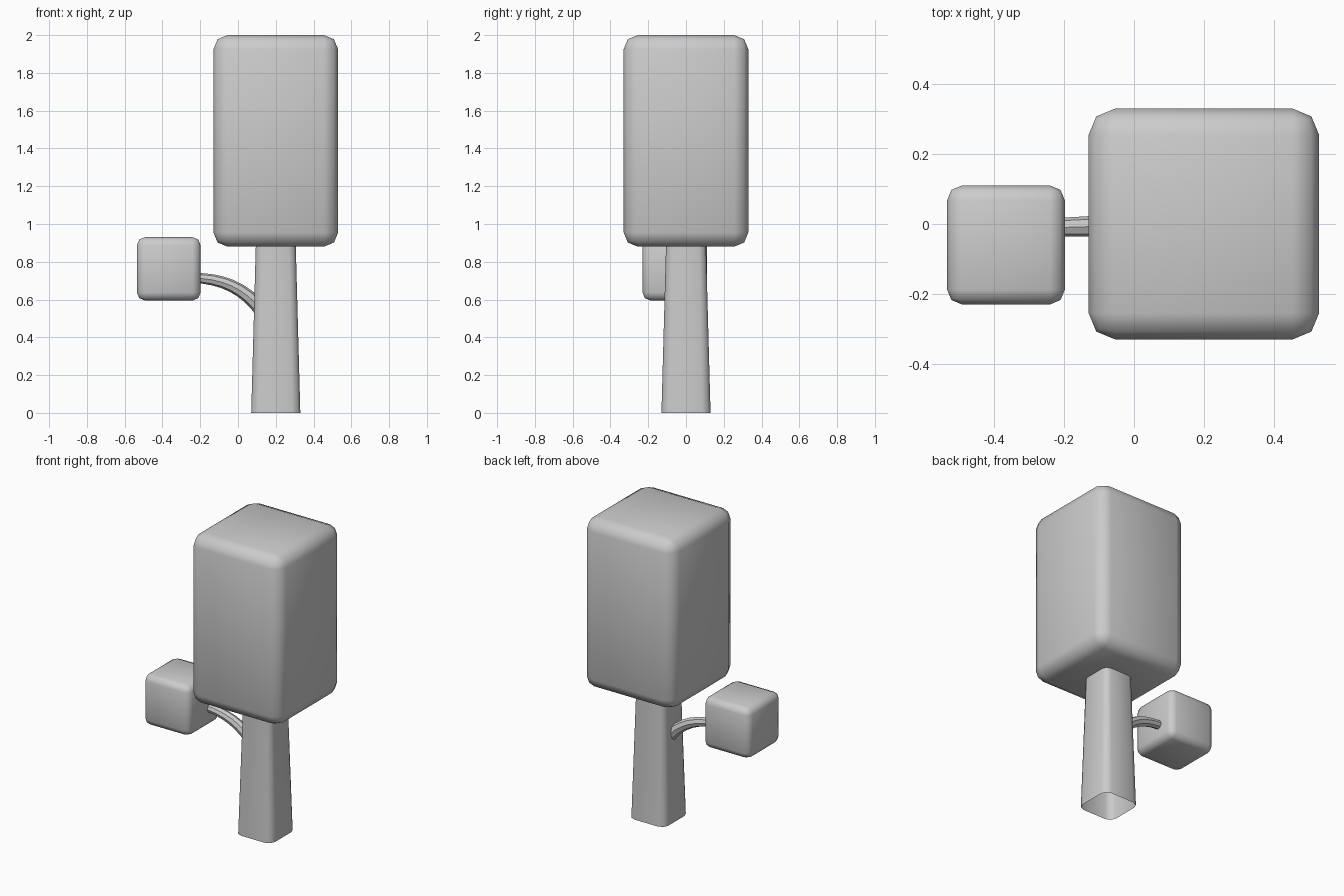
import bpy
import bmesh
from mathutils import Vector

if "Cube" in bpy.data.objects:
    bpy.data.objects.remove(bpy.data.objects["Cube"], do_unlink=True)

GREY = (0.6, 0.6, 0.6, 1.0)
grey = bpy.data.materials.new("plain_grey")
grey.use_nodes = True
grey.diffuse_color = GREY
grey.node_tree.nodes["Principled BSDF"].inputs["Base Color"].default_value = GREY


def add_mesh(name, bm):
    """Turn a bmesh into a smooth grey object."""
    bmesh.ops.recalc_face_normals(bm, faces=bm.faces)
    for face in bm.faces:
        face.smooth = True
    mesh = bpy.data.meshes.new(name)
    bm.to_mesh(mesh)
    bm.free()
    mesh.materials.append(grey)
    obj = bpy.data.objects.new(name, mesh)
    bpy.context.collection.objects.link(obj)
    return obj


def box(low, high):
    """Plain box between two corners."""
    low, high = Vector(low), Vector(high)
    bm = bmesh.new()
    bmesh.ops.create_cube(bm, size=1)
    bmesh.ops.scale(bm, vec=high - low, verts=bm.verts)
    bmesh.ops.translate(bm, vec=(low + high) / 2, verts=bm.verts)
    return bm


def round_edges(bm, edges, width):
    bmesh.ops.bevel(bm, geom=edges, offset=width, offset_type='OFFSET',
                    segments=2, profile=0.5, affect='EDGES')


def foliage(name, low, high, width):
    bm = box(low, high)
    round_edges(bm, bm.edges[:], width)
    return add_mesh(name, bm)


# Foliage blocks
foliage("main_foliage", (-0.13, -0.33, 0.88), (0.53, 0.33, 2.0), 0.075)
foliage("small_foliage", (-0.535, -0.23, 0.595), (-0.198, 0.11, 0.93), 0.042)

# Tapered trunk, open at the ends
TRUNK_X, TRUNK_TOP = 0.2, 0.95
bm = box((TRUNK_X - 0.13, -0.13, 0), (TRUNK_X + 0.13, 0.13, TRUNK_TOP))
ends = [f for f in bm.faces if abs(f.normal.z) > 0.5]
bmesh.ops.delete(bm, geom=ends, context='FACES_ONLY')
upright = [e for e in bm.edges if abs(e.verts[0].co.z - e.verts[1].co.z) > 0.5]
round_edges(bm, upright, 0.045)
for v in bm.verts:
    taper = 1 - 0.2 * v.co.z / TRUNK_TOP
    v.co.x = TRUNK_X + (v.co.x - TRUNK_X) * taper
    v.co.y *= taper
add_mesh("trunk", bm)

# Curved branch, thicker at the trunk
curve = bpy.data.curves.new("branch", 'CURVE')
curve.dimensions = '3D'
curve.bevel_depth = 0.026
curve.bevel_resolution = 2
curve.resolution_u = 8
curve.use_fill_caps = True
spline = curve.splines.new('BEZIER')
path = [((0.14, 0, 0.52), (0.04, 0, 0.67), 1.5),
        ((-0.24, -0.01, 0.714), (-0.10, -0.007, 0.714), 1.0)]
spline.bezier_points.add(len(path) - 1)
for point, (spot, handle, radius) in zip(spline.bezier_points, path):
    point.handle_left_type = point.handle_right_type = 'FREE'
    point.co = spot
    point.handle_left = point.handle_right = handle
    point.radius = radius
branch = bpy.data.objects.new("branch", curve)
bpy.context.collection.objects.link(branch)
curve.materials.append(grey)
bpy.ops.object.select_all(action='DESELECT')
branch.select_set(True)
bpy.context.view_layer.objects.active = branch
bpy.ops.object.convert(target='MESH')
bpy.ops.object.shade_smooth_by_angle()
